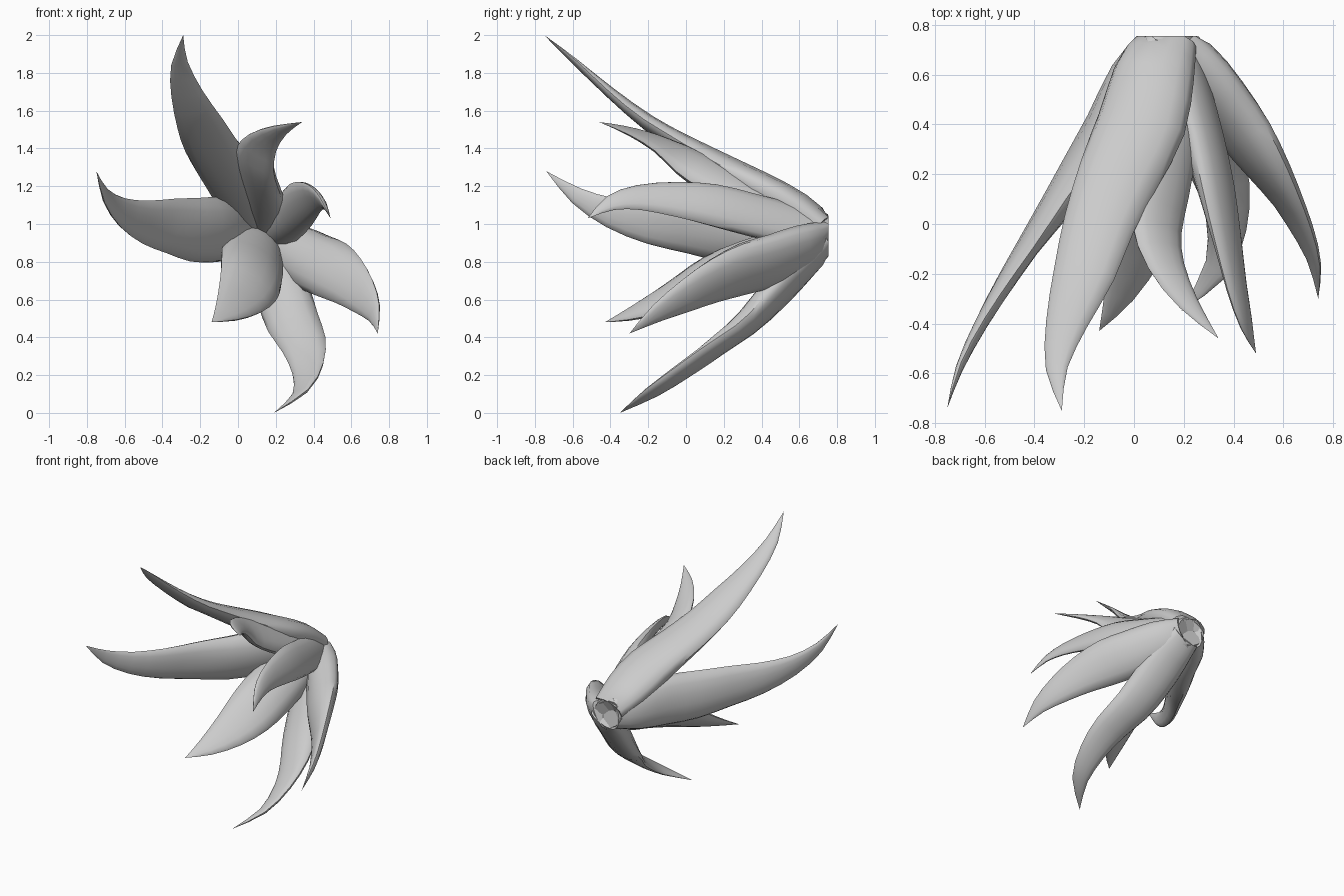
import bpy, bmesh
from math import cos, sin, pi, radians
from mathutils import Vector

if "Cube" in bpy.data.objects:
    bpy.data.objects.remove(bpy.data.objects["Cube"])

BACK = 0.755   # flat rear of the cluster
RING = 14


def spline(pts, n=2):
    """Catmull-Rom through 4D points (x, y, z, width)."""
    p = [Vector(q) for q in pts]
    p = [p[0] * 2 - p[1]] + p + [p[-1] * 2 - p[-2]]
    out = []
    for i in range(1, len(p) - 2):
        a, b, c, d = p[i - 1:i + 3]
        for k in range(n):
            t = k / n
            out.append(0.5 * (2 * b + (c - a) * t + (2 * a - 5 * b + 4 * c - d) * t ** 2
                              + (3 * b - a - 3 * c + d) * t ** 3))
    return out + [p[-2]]


def petal(name, angle, pts):
    """Curved fleshy horn; angle = direction its back faces in front view."""
    out_dir = Vector((cos(radians(angle)), 0, sin(radians(angle))))
    path = spline(pts)
    bm = bmesh.new()
    rings = []
    for i, q in enumerate(path[:-1]):
        c, w = q.to_3d(), q.w
        tan = (path[i + 1].to_3d() - path[max(i - 1, 0)].to_3d()).normalized()
        side = tan.cross(out_dir).normalized()
        up = side.cross(tan).normalized()
        # inner side is fleshier towards the base
        near = max(0, 1 - i / 9)
        inner = 0.15 + 0.3 * near
        outer = 0.19 + 0.08 * near
        ring = []
        for k in range(RING):
            a = 2 * pi * k / RING
            u, s = cos(a), sin(a)
            h = outer * s if s > 0 else inner * s
            v = c + side * (u * w / 2) + up * (h * w)
            v.y = min(v.y, BACK)
            ring.append(bm.verts.new(v))
        rings.append(ring)
    tip = bm.verts.new(path[-1].to_3d())
    for r0, r1 in zip(rings, rings[1:]):
        for k in range(RING):
            j = (k + 1) % RING
            bm.faces.new((r0[k], r0[j], r1[j], r1[k]))
    for k in range(RING):
        bm.faces.new((rings[-1][k], rings[-1][(k + 1) % RING], tip))
    bm.faces.new(rings[0])
    bmesh.ops.recalc_face_normals(bm, faces=bm.faces)
    me = bpy.data.meshes.new(name)
    bm.to_mesh(me)
    bm.free()
    ob = bpy.data.objects.new(name, me)
    bpy.context.collection.objects.link(ob)
    bpy.ops.object.select_all(action='DESELECT')
    ob.select_set(True)
    bpy.context.view_layer.objects.active = ob
    bpy.ops.object.shade_smooth_by_angle(angle=radians(50))


# Centre lines run from the shared base forward to each tip
petal("upper_left_petal", 101, [
    (.13, .74, .98, .25), (.08, .6, 1.08, .33), (.03, .4, 1.19, .36), (-.06, .2, 1.3, .33),
    (-.14, 0, 1.41, .29), (-.2, -.2, 1.53, .25), (-.27, -.4, 1.69, .17),
    (-.31, -.58, 1.85, .09), (-.29, -.75, 2.0, 0)])
petal("left_petal", 172, [
    (.08, .74, .95, .22), (-.02, .6, .96, .3), (-.11, .4, .97, .35), (-.23, .2, .97, .34),
    (-.36, 0, .99, .29), (-.49, -.2, 1.01, .23), (-.61, -.4, 1.06, .16),
    (-.7, -.58, 1.15, .09), (-.75, -.74, 1.28, 0)])
petal("top_petal", 58, [
    (.14, .74, .97, .22), (.15, .55, 1.06, .25), (.14, .35, 1.145, .27), (.11, .15, 1.245, .27),
    (.09, -.02, 1.34, .24), (.13, -.17, 1.43, .17), (.22, -.32, 1.495, .09),
    (.34, -.46, 1.54, 0)])
petal("upper_right_petal", 28, [
    (.18, .74, .95, .2), (.23, .55, 1.0, .24), (.285, .35, 1.05, .25), (.33, .15, 1.1, .25),
    (.37, -.05, 1.13, .21), (.41, -.25, 1.14, .15), (.45, -.4, 1.11, .09),
    (.49, -.52, 1.03, 0)])
petal("right_petal", -32, [
    (.18, .74, .91, .22), (.29, .61, .86, .29), (.4, .45, .8, .32), (.49, .3, .76, .32),
    (.58, .15, .7, .27), (.66, 0, .62, .2), (.72, -.15, .53, .11), (.74, -.3, .42, 0)])
petal("bottom_petal", -70, [
    (.16, .74, .89, .22), (.2, .62, .78, .28), (.24, .48, .63, .29), (.29, .33, .48, .28),
    (.35, .17, .36, .24), (.37, 0, .235, .18), (.33, -.18, .11, .11), (.19, -.35, 0, 0)])
petal("lower_left_petal", -122, [
    (.11, .74, .9, .22), (.09, .6, .87, .31), (.075, .42, .81, .36), (.07, .22, .75, .37),
    (.055, .05, .68, .34), (.01, -.12, .6, .26), (-.06, -.29, .53, .14),
    (-.14, -.43, .48, 0)])
